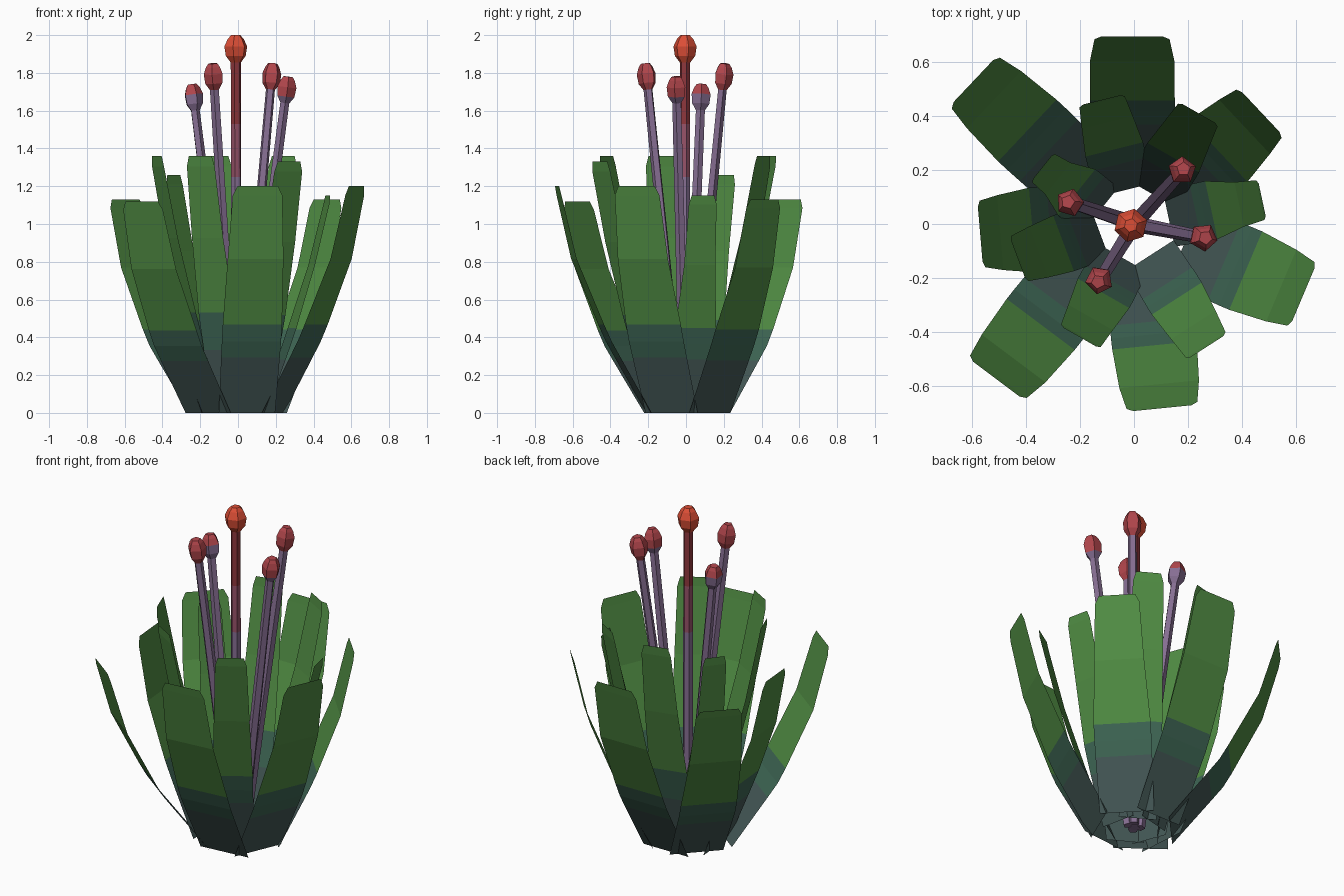
import bpy, math
from mathutils import Vector

if "Cube" in bpy.data.objects:
    bpy.data.objects.remove(bpy.data.objects["Cube"])


def lin(c):
    c /= 255
    return c / 12.92 if c <= 0.04045 else ((c + 0.055) / 1.055) ** 2.4


def material(name, r, g, b):
    m = bpy.data.materials.new(name)
    m.diffuse_color = (lin(r), lin(g), lin(b), 1)
    m.use_nodes = True
    m.node_tree.nodes["Principled BSDF"].inputs["Base Color"].default_value = m.diffuse_color
    return m


GREEN = material("leaf_green", 80, 140, 67)
TEAL = material("leaf_teal", 62, 102, 84)
SLATE = material("leaf_base_slate", 68, 88, 86)
PURPLE = material("stalk_purple", 134, 110, 146)
RED = material("anther_red", 178, 70, 76)
DUSTY = material("style_dusty_rose", 150, 82, 104)
DARK_RED = material("style_dark_red", 142, 54, 60)
ORANGE = material("tip_orange_red", 220, 78, 54)


def build(name, verts, faces, mats, rule):
    me = bpy.data.meshes.new(name)
    me.from_pydata(verts, [], faces)
    for m in mats:
        me.materials.append(m)
    for p in me.polygons:
        p.material_index = rule(p)
    ob = bpy.data.objects.new(name, me)
    bpy.context.collection.objects.link(ob)
    return ob


def leaf(name, ax, ay, bx, by, h, base_r, g1, g2, bw):
    """Flat leaf from its two tip corners, curving up and out from the base."""
    a, b = Vector((ax, ay, 0)), Vector((bx, by, 0))
    c, side = (a + b) / 2, (b - a)
    w = side.length
    side.normalize()
    n = Vector((side.y, -side.x, 0))
    if n.dot(c) < 0:
        n = -n
    R = n.dot(c)
    shift = c - n * R
    # (height fraction, reach, width)
    k1, k2 = g1 * R, g2 * R
    rows = [(0, base_r, bw),
            (0.245, base_r + (k1 - base_r) * 0.78, bw * 1.04),
            (0.315, k1, bw * 1.05),
            (0.39, k1 + (k2 - k1) * 0.22, bw * 1.05),
            (0.68, k2, w * 1.18),
            (0.96, R * 0.985, w * 1.05),
            (1, R, w * 0.86)]
    verts, faces = [], []
    for z, r, wd in rows:
        # slide the lower part of the leaf toward the plant's axis
        p = shift * (0.75 + 0.25 * z) + n * r + Vector((0, 0, h * z))
        verts += [p - side * wd / 2, p + side * wd / 2]
    for i in range(len(rows) - 1):
        j = 2 * i
        faces.append((j, j + 1, j + 3, j + 2))
    # colour by height up the leaf
    build(name, verts, faces, [SLATE, TEAL, GREEN],
          lambda p: 0 if p.index < 1 else 1 if p.index < 3 else 2)


def tube(name, base, tip, profile, mats, rule, sides=5, turn=0.3):
    """Lathed profile of (height, radius) rings along the line base to tip."""
    base, tip = Vector(base), Vector(tip)
    d = tip - base
    L = d.length
    q = Vector((0, 0, 1)).rotation_difference(d)
    verts, faces = [], []
    for t, r in profile:
        for k in range(sides):
            an = turn + 2 * math.pi * k / sides
            verts.append(base + q @ Vector((r * math.cos(an), r * math.sin(an), L + t if t <= 0 and t > -0.9 else t - 1)))
    for i in range(len(profile) - 1):
        for k in range(sides):
            m = (k + 1) % sides
            faces.append((i * sides + k, i * sides + m, (i + 1) * sides + m, (i + 1) * sides + k))
    last = (len(profile) - 1) * sides
    faces.append(tuple(range(sides - 1, -1, -1)))
    faces.append(tuple(last + k for k in range(sides)))
    build(name, verts, faces, mats, rule)


# outer ring of leaves: two tip corners and height
OUTER = [(-0.14, 0.695, 0.125, 0.695, 1.18), (-0.68, 0.44, -0.51, 0.62, 1.13),
         (-0.56, -0.155, -0.58, 0.08, 1.12), (-0.41, -0.65, -0.61, -0.50, 1.12),
         (0.23, -0.67, -0.02, -0.695, 1.20), (0.675, -0.15, 0.58, -0.375, 1.20),
         (0.39, 0.50, 0.55, 0.33, 1.13)]
for i, v in enumerate(OUTER):
    leaf(f"outer_leaf_{i + 1}", *v, 0.2, 0.6, 0.87, 0.30)

# inner ring of leaves
INNER = [(0.46, 0.16, 0.49, 0.02, 1.15), (0.17, 0.45, 0.31, 0.37, 1.36),
         (-0.20, 0.44, -0.04, 0.48, 1.36), (-0.38, 0.16, -0.30, 0.26, 1.26),
         (-0.40, -0.21, -0.46, -0.05, 1.36), (-0.13, -0.46, -0.27, -0.38, 1.36),
         (0.34, -0.41, 0.20, -0.50, 1.33)]
for i, v in enumerate(INNER):
    leaf(f"inner_leaf_{i + 1}", *v, 0.13, 0.54, 0.82, 0.21)

# stamens with five-sided anthers; heights at or below 0 count from the tip
STAMENS = [(0.18, 0.20, 1.85), (-0.24, 0.08, 1.74), (0.26, -0.05, 1.78), (-0.13, -0.21, 1.85)]
for i, (x, y, z) in enumerate(STAMENS):
    tube(f"stamen_{i + 1}", (x * 0.13, y * 0.13, 0.02), (x * 1.02, y * 1.02, z),
         [(1, 0.03), (-0.14, 0.025), (-0.105, 0.048), (-0.055, 0.053), (-0.02, 0.04), (0, 0.026)],
         [PURPLE, RED], lambda p: 1 if p.center.z > 1.675 else 0, turn=0.3 + i)

# central pistil, coloured in bands by height
tube("pistil", (-0.008, -0.005, 0.02), (-0.012, -0.005, 2.0),
     [(1, 0.028), (-0.75, 0.028), (-0.47, 0.028), (-0.145, 0.028), (-0.11, 0.055),
      (-0.06, 0.063), (-0.02, 0.044), (0, 0.025)],
     [PURPLE, DUSTY, DARK_RED, ORANGE],
     lambda p: sum(p.center.z > s for s in (1.2, 1.5, 1.85)), sides=6)
